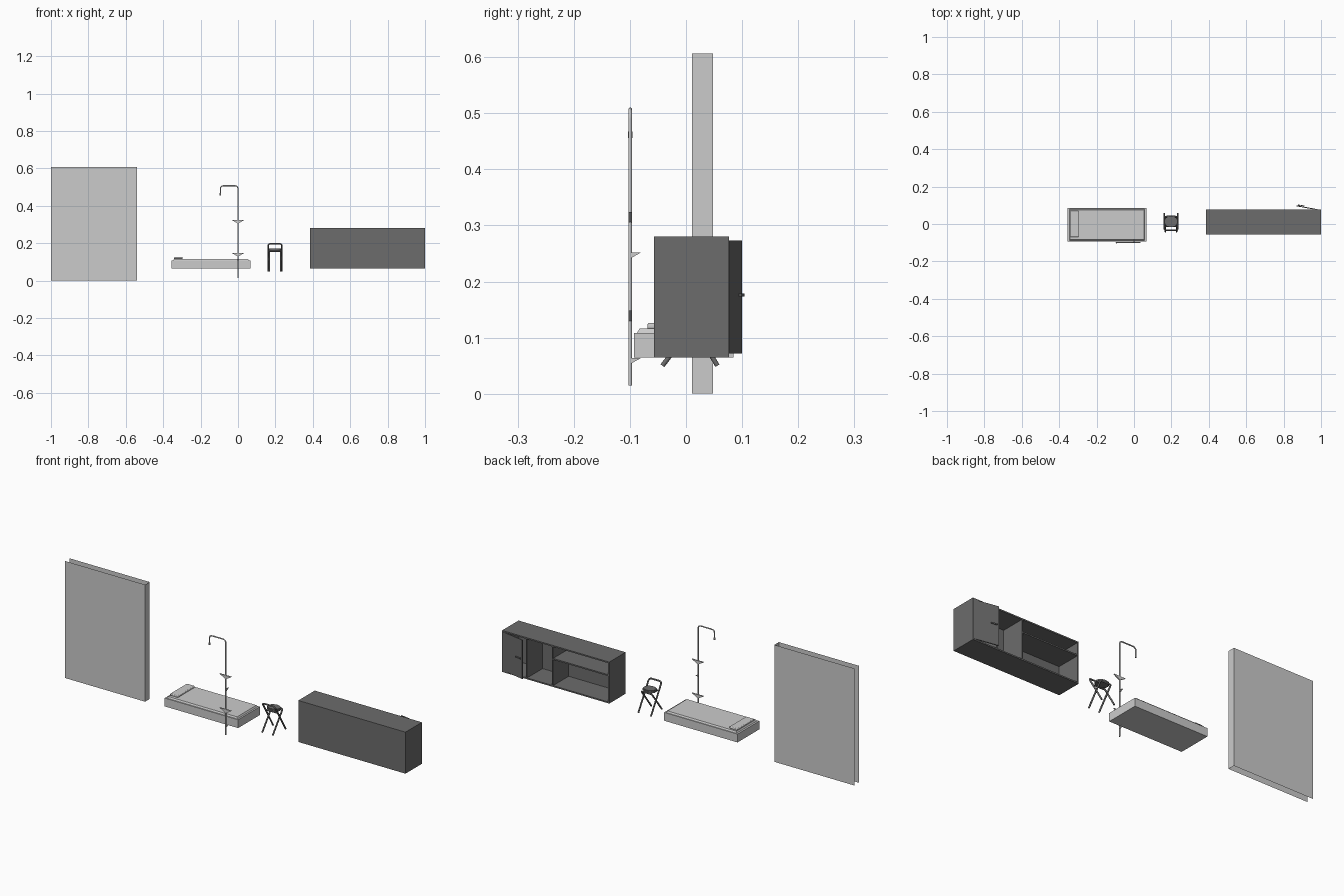
import bpy, bmesh, math
from mathutils import Vector, Matrix

if "Cube" in bpy.data.objects:
    bpy.data.objects.remove(bpy.data.objects["Cube"])


def material(name, v):
    m = bpy.data.materials.new(name)
    m.diffuse_color = (v, v, v, 1)
    m.use_nodes = True
    m.node_tree.nodes["Principled BSDF"].inputs["Base Color"].default_value = m.diffuse_color
    return m


DARK = material("dark_grey", 0.15)
LIGHT = material("light_grey", 0.6)


def finish(name, bm, mat):
    bmesh.ops.recalc_face_normals(bm, faces=bm.faces)
    me = bpy.data.meshes.new(name)
    bm.to_mesh(me)
    bm.free()
    me.materials.append(mat)
    ob = bpy.data.objects.new(name, me)
    bpy.context.collection.objects.link(ob)
    return ob


def box(name, lo, hi, mat, inset=0):
    """Box between two corners; inset tapers the top inward."""
    bm = bmesh.new()
    lo, hi = Vector(lo), Vector(hi)
    mid, size = (lo + hi) / 2, hi - lo
    bmesh.ops.create_cube(bm, size=1)
    for v in bm.verts:
        k = inset if v.co.z > 0 else 0
        v.co = Vector((mid.x + v.co.x * (size.x - 2 * k),
                       mid.y + v.co.y * (size.y - 2 * k),
                       mid.z + v.co.z * size.z))
    return finish(name, bm, mat)


def prism(name, pts, offset, mat):
    """Extrude a flat polygon along an offset."""
    bm = bmesh.new()
    f = bm.faces.new([bm.verts.new(p) for p in pts])
    new = bmesh.ops.extrude_face_region(bm, geom=[f], use_keep_orig=True)
    bmesh.ops.translate(bm, vec=offset,
                        verts=[g for g in new["geom"] if isinstance(g, bmesh.types.BMVert)])
    return finish(name, bm, mat)


def rounded(pts, r, steps=4):
    """Polyline with its inner corners rounded."""
    pts = [Vector(p) for p in pts]
    out = [pts[0]]
    for a, b, c in zip(pts, pts[1:], pts[2:]):
        p, q = b + (a - b).normalized() * r, b + (c - b).normalized() * r
        for i in range(steps + 1):
            t = i / steps
            out.append(p * (1 - t) ** 2 + b * 2 * t * (1 - t) + q * t * t)
    return out + [pts[-1]]


def tube(name, pts, radius, mat):
    cu = bpy.data.curves.new(name, "CURVE")
    cu.dimensions = "3D"
    cu.bevel_depth = radius
    cu.bevel_resolution = 2
    cu.use_fill_caps = True
    sp = cu.splines.new("POLY")
    sp.points.add(len(pts) - 1)
    for p, co in zip(sp.points, pts):
        p.co = (*co, 1)
    cu.materials.append(mat)
    ob = bpy.data.objects.new(name, cu)
    bpy.context.collection.objects.link(ob)
    return ob


# Tall screen: front sheet, right edge and back sheet, open elsewhere
bm = bmesh.new()
path = [(-1, 0.011), (-0.54, 0.011), (-0.54, 0.048), (-1, 0.048)]
rows = [[bm.verts.new((x, y, z)) for x, y in path] for z in (0, 0.606)]
for i in range(3):
    bm.faces.new((rows[0][i], rows[0][i + 1], rows[1][i + 1], rows[1][i]))
finish("tall_screen", bm, LIGHT)

# Bed
box("bed_base", (-0.355, -0.093, 0.065), (0.066, 0.085, 0.108), LIGHT)
box("mattress", (-0.346, -0.088, 0.107), (0.058, 0.081, 0.116), LIGHT, 0.005)
pillow = box("pillow", (-0.342, -0.069, 0.115), (-0.296, 0.069, 0.126), LIGHT)
bev = pillow.modifiers.new("soft_edges", "BEVEL")
bev.width, bev.segments = 0.004, 3

# Hooked pole
py = -0.0995
tube("pole", rounded([(0, py, 0.015), (0, py, 0.507), (-0.094, py, 0.507), (-0.094, py, 0.462)], 0.018),
     0.0032, LIGHT)
tube("pole_tip", [(-0.094, py, 0.467), (-0.094, py, 0.456)], 0.0042, LIGHT)

# Triangular pegs on the pole: sideways pairs and single rear ones
for i, z in enumerate((0.324, 0.148)):
    prism(f"side_peg_{i}", [(-0.034, py - 0.003, z), (0.034, py - 0.003, z), (0, py - 0.003, z - 0.02)],
          (0, 0.006, 0), LIGHT)
for i, z in enumerate((0.252, 0.064)):
    prism(f"rear_peg_{i}", [(-0.003, py, z), (-0.003, py + 0.02, z), (-0.003, py, z - 0.011)],
          (0.006, 0, 0), LIGHT)

# Folding stool: two crossing U frames and a round seat
cx = 0.198
for name, w, top, foot, r in (("back_frame", 0.036, (-0.033, 0.197), (0.056, 0.05), 0.014),
                              ("seat_frame", 0.030, (0.040, 0.157), (-0.042, 0.05), 0.006)):
    tube(name, rounded([(cx - w, *foot), (cx - w, *top), (cx + w, *top), (cx + w, *foot)], r), 0.0042, DARK)
tube("seat_rail", [(cx - 0.036, -0.012, 0.157), (cx + 0.036, -0.012, 0.157)], 0.0035, DARK)
bm = bmesh.new()
bmesh.ops.create_cone(bm, cap_ends=True, segments=24, radius1=0.036, radius2=0.036, depth=0.014,
                      matrix=Matrix.Translation((cx, 0.013, 0.164)) @ Matrix.Diagonal((1, 0.83, 1, 1)))
bmesh.ops.bevel(bm, geom=[e for e in bm.edges if abs(e.verts[0].co.z - e.verts[1].co.z) < 1e-5],
                offset=0.004, segments=2, affect="EDGES")
seat = finish("stool_seat", bm, DARK)
bpy.context.view_layer.objects.active = seat
seat.select_set(True)
bpy.ops.object.shade_smooth_by_angle()

# Cabinet, open on the +y side
x0, x1, y0, y1, z0, z1, t = 0.386, 1.0, -0.057, 0.077, 0.065, 0.28, 0.007
box("cabinet_top", (x0, y0, z1 - t), (x1, y1, z1), DARK)
box("cabinet_bottom", (x0, y0, z0), (x1, y1, z0 + t), DARK)
box("cabinet_panel", (x0, y0, z0 + t), (x1, y0 + t, z1 - t), DARK)
for name, x in (("cabinet_left", x0), ("cabinet_right", x1 - t), ("divider_outer", 0.857), ("divider_inner", 0.708)):
    box(name, (x, y0 + t, z0 + t), (x + t, y1, z1 - t), DARK)
box("shelf", (x0 + t, y0 + t, 0.206), (0.708, y1, 0.213), DARK)

# Door left ajar, hinged at the right end, with its handle
hinge = Matrix.Translation((0.992, 0.072, 0)) @ Matrix.Rotation(math.radians(-10.5), 4, "Z")
for ob in (box("door", (-0.126, 0, z0 + t), (0, 0.005, z1 - t), DARK),
           box("handle_stem", (-0.114, 0.004, 0.173), (-0.108, 0.009, 0.179), DARK),
           box("handle_bar", (-0.118, 0.007, 0.173), (-0.085, 0.011, 0.179), DARK)):
    ob.matrix_world = hinge
